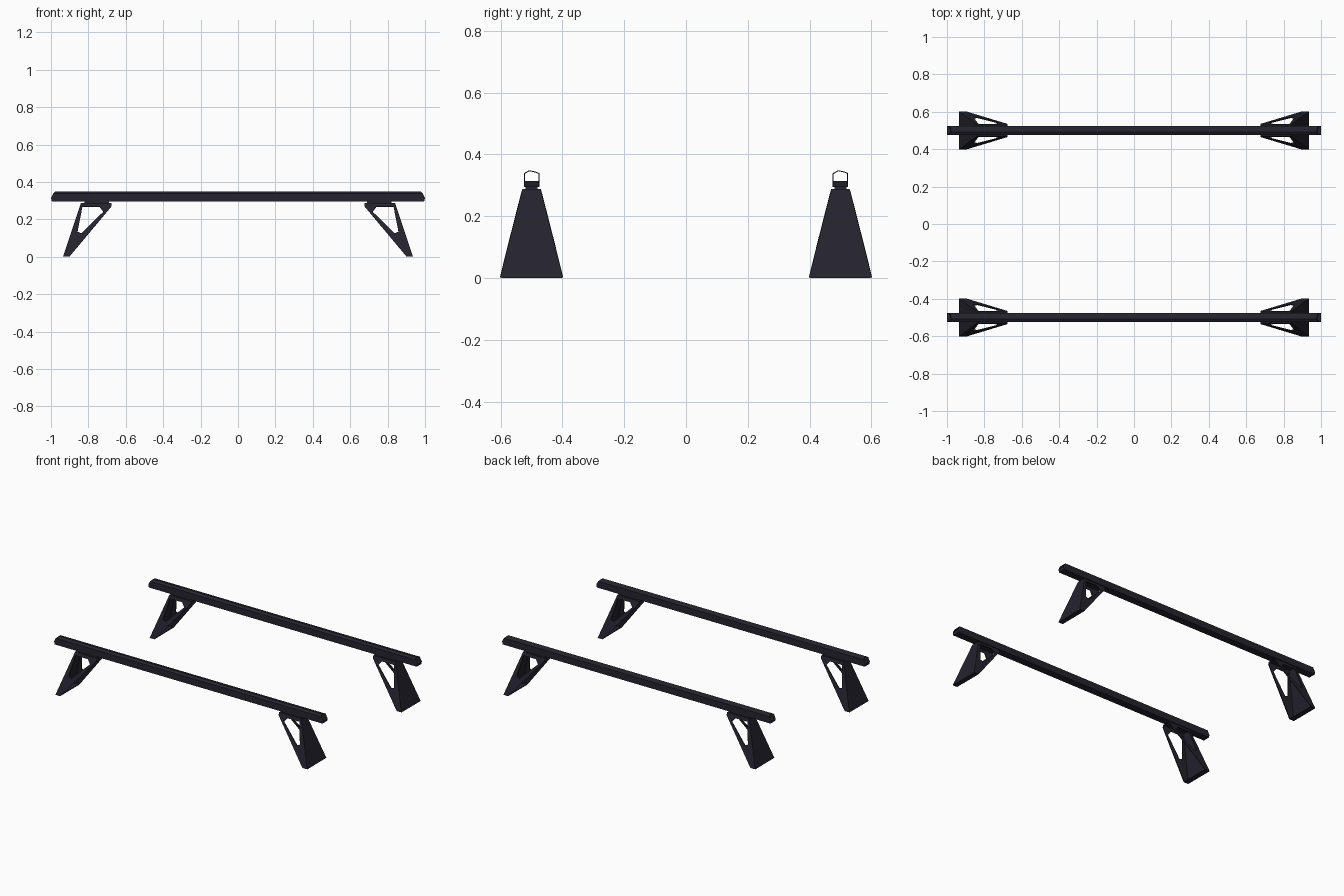
import bpy
import bmesh

if "Cube" in bpy.data.objects:
    bpy.data.objects.remove(bpy.data.objects["Cube"])

mat = bpy.data.materials.new("matte_black")
mat.diffuse_color = (0.018, 0.017, 0.027, 1)
mat.use_nodes = True
mat.node_tree.nodes["Principled BSDF"].inputs["Base Color"].default_value = mat.diffuse_color


def finish(bm, name):
    bmesh.ops.recalc_face_normals(bm, faces=bm.faces[:])
    me = bpy.data.meshes.new(name)
    bm.to_mesh(me)
    bm.free()
    me.materials.append(mat)
    ob = bpy.data.objects.new(name, me)
    bpy.context.collection.objects.link(ob)
    return ob


def box(name, x0, x1, y0, y1, z0, z1):
    bm = bmesh.new()
    bmesh.ops.create_cube(bm, size=1)
    for v in bm.verts:
        v.co.x = x1 if v.co.x > 0 else x0
        v.co.y = y1 if v.co.y > 0 else y0
        v.co.z = z1 if v.co.z > 0 else z0
    return finish(bm, name)


# Crossbar section: arched tube above a solid base, as (y, z)
OUTER = [(-0.025, 0.295), (0.025, 0.295), (0.025, 0.340),
         (0.012, 0.345), (-0.008, 0.349), (-0.025, 0.339)]
INNER = [(-0.022, 0.314), (0.022, 0.314), (0.022, 0.338),
         (0.011, 0.342), (-0.007, 0.346), (-0.022, 0.337)]


def end_x(z):
    # ends are bevelled toward the top and slightly at the bottom
    if z > 0.325:
        return 1.0 - (z - 0.325) * 1.0
    return 1.0 - max(0, 0.300 - z)


def crossbar(name, cy):
    bm = bmesh.new()
    rings = [[bm.verts.new((s * end_x(z), cy + y, z)) for y, z in prof]
             for prof in (OUTER, INNER) for s in (-1, 1)]
    ol, orr, il, ir = rings
    n = len(OUTER)
    for a, b in ((ol, orr), (il, ir), (ol, il), (orr, ir)):
        for i in range(n):
            j = (i + 1) % n
            bm.faces.new((a[i], a[j], b[j], b[i]))
    finish(bm, name)


# Side panel of a foot with a triangular window, as (x, z)
PANEL = [(0.90, 0.003), (0.676, 0.270), (0.676, 0.286), (0.838, 0.286), (0.933, 0.003)]
WINDOW = [(0.837, 0.125), (0.72, 0.24), (0.74, 0.267), (0.832, 0.267), (0.858, 0.133)]


def half_width(z):
    return 0.028 + 0.072 * (0.286 - z) / 0.283


def foot(name, sx, cy):
    bm = bmesh.new()

    def ring(points, side):
        return [bm.verts.new((sx * x, cy + side * half_width(z), z)) for x, z in points]

    outer = {s: ring(PANEL, s) for s in (-1, 1)}
    for s in (-1, 1):
        o, h = outer[s], ring(WINDOW, s)
        for i in range(5):
            j = (i + 1) % 5
            bm.faces.new((o[i], o[j], h[j], h[i]))
    # top plate, sloping outer plate and sole join the two panels
    for i, j in ((2, 3), (3, 4), (4, 0)):
        bm.faces.new((outer[-1][i], outer[-1][j], outer[1][j], outer[1][i]))
    ob = finish(bm, name)
    mod = ob.modifiers.new("sheet", 'SOLIDIFY')
    mod.thickness = 0.006
    mod.offset = 0


for cy, end in ((-0.5, "front"), (0.5, "rear")):
    crossbar(end + "_crossbar", cy)
    for sx, side in ((-1, "left"), (1, "right")):
        foot(f"{end}_{side}_foot", sx, cy)
        # mounting strip between foot and bar
        xs = sorted((sx * 0.69, sx * 0.82))
        box(f"{end}_{side}_mount", xs[0], xs[1], cy - 0.02, cy + 0.02, 0.287, 0.297)
        # pad under the sole
        xs = sorted((sx * 0.902, sx * 0.934))
        box(f"{end}_{side}_pad", xs[0], xs[1], cy - 0.098, cy + 0.098, 0.0, 0.006)
